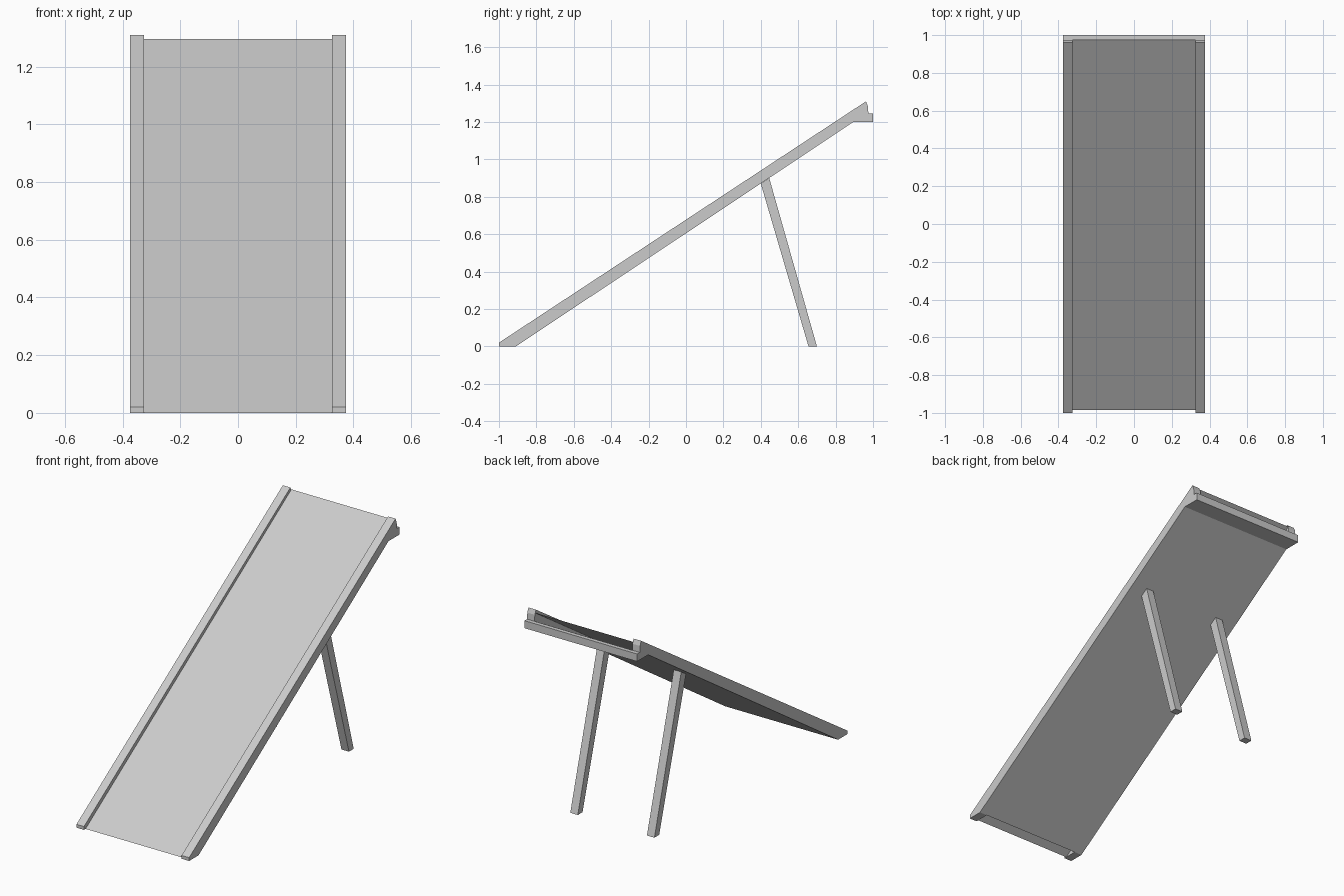
import bpy, bmesh

if "Cube" in bpy.data.objects:
    bpy.data.objects.remove(bpy.data.objects["Cube"])

HALF, INNER = 0.375, 0.325   # outer and inner x of the side rails


def make_object(name, bm):
    bmesh.ops.remove_doubles(bm, verts=bm.verts, dist=1e-5)
    me = bpy.data.meshes.new(name)
    bm.to_mesh(me)
    bm.free()
    ob = bpy.data.objects.new(name, me)
    bpy.context.collection.objects.link(ob)
    return ob


def prism(name, profile, x0, x1):
    """Solid from a (y, z) profile swept along x."""
    bm = bmesh.new()
    face = bm.faces.new([bm.verts.new((x0, y, z)) for y, z in profile])
    geo = bmesh.ops.extrude_face_region(bm, geom=[face])["geom"]
    moved = [v for v in geo if isinstance(v, bmesh.types.BMVert)]
    bmesh.ops.translate(bm, verts=moved, vec=(x1 - x0, 0, 0))
    bmesh.ops.recalc_face_normals(bm, faces=bm.faces)
    return make_object(name, bm)


def sheet(name, path, x, flip=False):
    """Thin skin from an open (y, z) path spanning -x to x."""
    bm = bmesh.new()
    rows = [(bm.verts.new((-x, y, z)), bm.verts.new((x, y, z))) for y, z in path]
    for (a, b), (c, d) in zip(rows, rows[1:]):
        bm.faces.new((a, c, d, b) if flip else (a, b, d, c))
    return make_object(name, bm)


# Side rails with a notched upper end
rail = [(-1, 0.02), (-1, 0), (-0.91, 0), (0.895, 1.2), (1, 1.2), (1, 1.245),
        (0.975, 1.245), (0.973, 1.283), (0.962, 1.31)]
# Prop legs, cut to meet the underside and the floor
leg = [(0.655, 0), (0.70, 0), (0.445, 0.9), (0.40, 0.87)]
for side, s in (("left", -1), ("right", 1)):
    prism(side + "_rail", rail, s * INNER, s * HALF)
    prism(side + "_leg", leg, s * 0.23, s * 0.28)

# Recessed ramp surface between the rails
sheet("ramp_surface", [(-0.985, 0), (0.972, 1.295)], INNER)

# Underside skin, folding into the hooked lip at the top
sheet("underside_and_lip", rail[2:7], INNER, flip=True)
